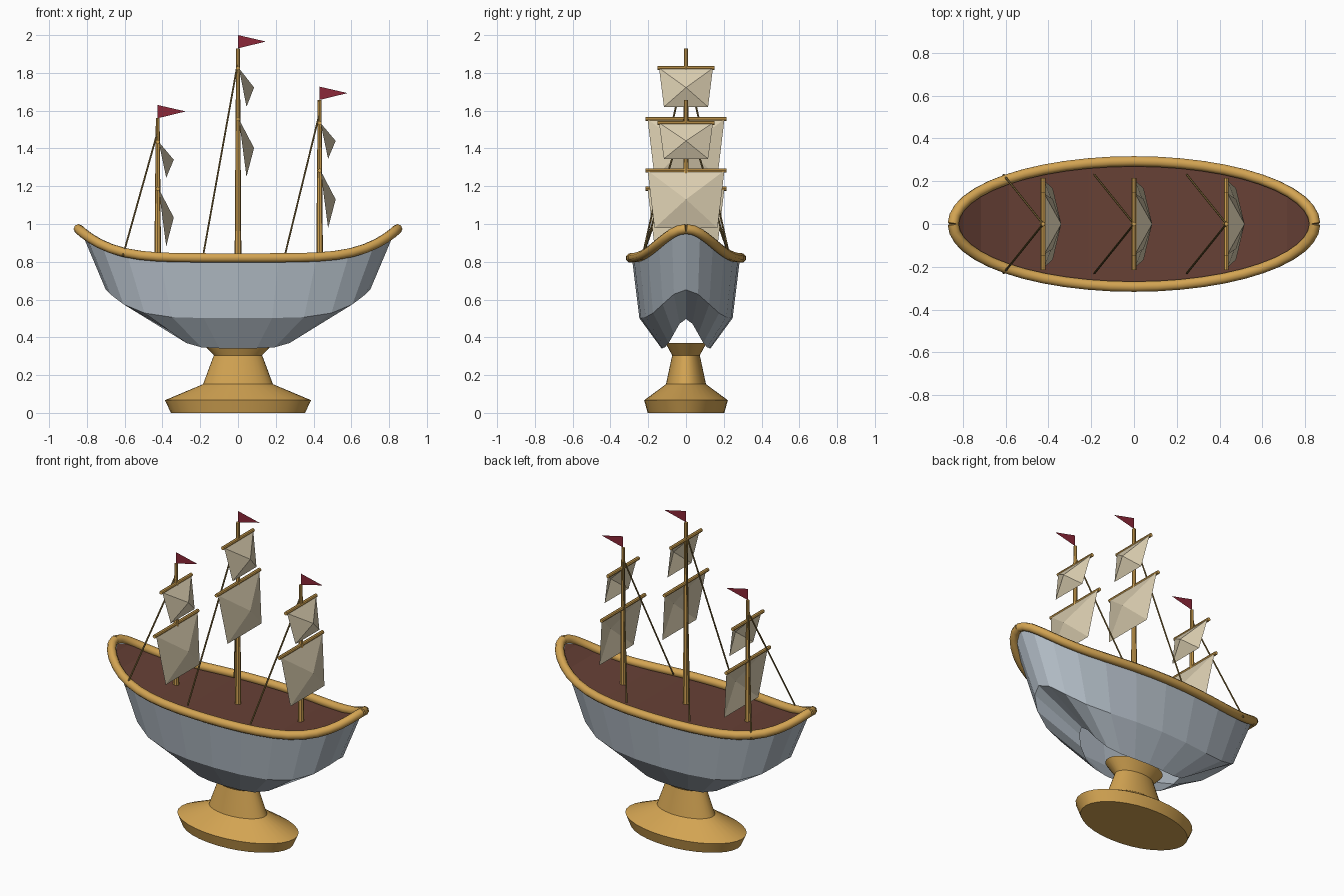
import bpy, bmesh, math
from mathutils import Vector

if "Cube" in bpy.data.objects:
    bpy.data.objects.remove(bpy.data.objects["Cube"])


def material(name, rgb):
    m = bpy.data.materials.new(name)
    m.diffuse_color = (*rgb, 1)
    m.use_nodes = True
    m.node_tree.nodes["Principled BSDF"].inputs["Base Color"].default_value = m.diffuse_color
    return m


GOLD = material("golden_wood", (0.65, 0.37, 0.085))
HULL = material("pale_blue_grey", (0.46, 0.52, 0.58))
DECK = material("dark_red_brown", (0.135, 0.052, 0.036))
SAIL = material("cream_cloth", (0.70, 0.61, 0.43))
FLAG = material("crimson", (0.26, 0.02, 0.04))
ROPE = material("rope_brown", (0.26, 0.17, 0.05))


def add_mesh(name, verts, faces, mat):
    me = bpy.data.meshes.new(name)
    me.from_pydata([tuple(v) for v in verts], [], faces)
    me.materials.append(mat)
    ob = bpy.data.objects.new(name, me)
    bpy.context.collection.objects.link(ob)
    return ob


def fix_normals(ob):
    bm = bmesh.new()
    bm.from_mesh(ob.data)
    bmesh.ops.recalc_face_normals(bm, faces=bm.faces)
    bm.to_mesh(ob.data)
    bm.free()


def smooth(ob, angle=35):
    bpy.ops.object.select_all(action='DESELECT')
    ob.select_set(True)
    bpy.context.view_layer.objects.active = ob
    bpy.ops.object.shade_smooth_by_angle(angle=math.radians(angle))


def ring(a, b, z, rise, n):
    # ellipse whose two ends sweep upwards
    pts = []
    for i in range(n):
        t = 2 * math.pi * i / n
        c = math.cos(t)
        pts.append(Vector((a * c, b * math.sin(t), z + rise * abs(c) ** 5)))
    return pts


def loft(name, rings, mat, caps):
    n = len(rings[0])
    verts = [p for r in rings for p in r]
    faces = [(k * n + i, k * n + (i + 1) % n, (k + 1) * n + (i + 1) % n, (k + 1) * n + i)
             for k in range(len(rings) - 1) for i in range(n)]
    if caps:
        faces += [tuple(reversed(range(n))), tuple(range(len(verts) - n, len(verts)))]
    ob = add_mesh(name, verts, faces, mat)
    if caps:
        fix_normals(ob)
    return ob


def rod(name, p, q, r1, r2, mat, n=8):
    # tapered rod between two points
    p, q = Vector(p), Vector(q)
    rot = (q - p).to_track_quat('Z', 'Y')
    circle = [Vector((math.cos(2 * math.pi * i / n), math.sin(2 * math.pi * i / n), 0))
              for i in range(n)]
    return loft(name, [[p + rot @ (c * r1) for c in circle],
                       [q + rot @ (c * r2) for c in circle]], mat, True)


# oval pedestal
profile = [(0.355, 0.0), (0.387, 0.067), (0.185, 0.152), (0.128, 0.305), (0.19, 0.37)]
smooth(loft("pedestal", [ring(r, r * 0.572, z, 0, 32) for r, z in profile], GOLD, True), 25)

# hull shell, open underneath
N = 24
loft("hull", [ring(0.385, 0.13, 0.342, 0.155, N), ring(0.70, 0.247, 0.502, 0.15, N),
              ring(0.83, 0.285, 0.81, 0.15, N)], HULL, False)

# deck: planks straight across, following the sheer
d = ring(0.825, 0.283, 0.805, 0.15, N)
deck_faces = [(0, 1, N - 1), (N // 2 - 1, N // 2, N // 2 + 1)]
deck_faces += [(i, i + 1, N - i - 1, N - i) for i in range(1, N // 2 - 1)]
add_mesh("deck", d, deck_faces, DECK)

# rim rail: two half tubes meeting at the ends
for side, label in ((1, "back"), (-1, "front")):
    path = ring(0.845, 0.293, 0.821, 0.153, 48)[:25]
    cu = bpy.data.curves.new("rail_" + label, 'CURVE')
    cu.dimensions = '3D'
    cu.bevel_depth = 0.026
    cu.bevel_resolution = 2
    cu.use_fill_caps = True
    sp = cu.splines.new('POLY')
    sp.points.add(len(path) - 1)
    for pt, v in zip(sp.points, path):
        pt.co = (v.x, v.y * side, v.z, 1)
    cu.materials.append(GOLD)
    ob = bpy.data.objects.new("rail_" + label, cu)
    bpy.context.collection.objects.link(ob)
    bpy.ops.object.select_all(action='DESELECT')
    ob.select_set(True)
    bpy.context.view_layer.objects.active = ob
    bpy.ops.object.convert(target='MESH')
    smooth(ob, 50)


def sail(name, x, top, height, half):
    # square sail bulging to a centre point, hung from a yard
    low = half * 0.78
    rod(name + "_yard", (x, -half, top), (x, half, top), 0.011, 0.011, GOLD)
    w = half * 0.95
    verts = [(x + 0.005, -w, top), (x + 0.005, w, top),
             (x + 0.045, low, top - height), (x + 0.045, -low, top - height),
             (x + 0.085, 0, top - height * 0.5)]
    add_mesh(name, verts, [(1, 0, 4), (2, 1, 4), (3, 2, 4), (0, 3, 4)], SAIL)


# masts with sails, flags and ropes: x, mast top, upper yard, lower yard
for label, x, top, up, lo in (("rear", -0.425, 1.56, 1.435, 1.187),
                              ("main", 0.0, 1.93, 1.825, 1.555),
                              ("fore", 0.432, 1.657, 1.535, 1.283)):
    rod(label + "_mast", (x, 0, 0.80), (x, 0, top), 0.018, 0.010, GOLD)
    sail(label + "_upper_sail", x, up, 0.205 if label == "main" else 0.19, 0.15)
    sail(label + "_lower_sail", x, lo, 0.305, 0.214)
    add_mesh(label + "_flag", [(x, 0, top), (x + 0.148, 0, top + 0.036), (x, 0, top + 0.07)],
             [(0, 1, 2)], FLAG)
    for s in (-1, 1):
        rod(label + "_rope", (x, 0, top - 0.07), (x - 0.185, s * 0.23, 0.83),
            0.005, 0.005, ROPE, 6)
